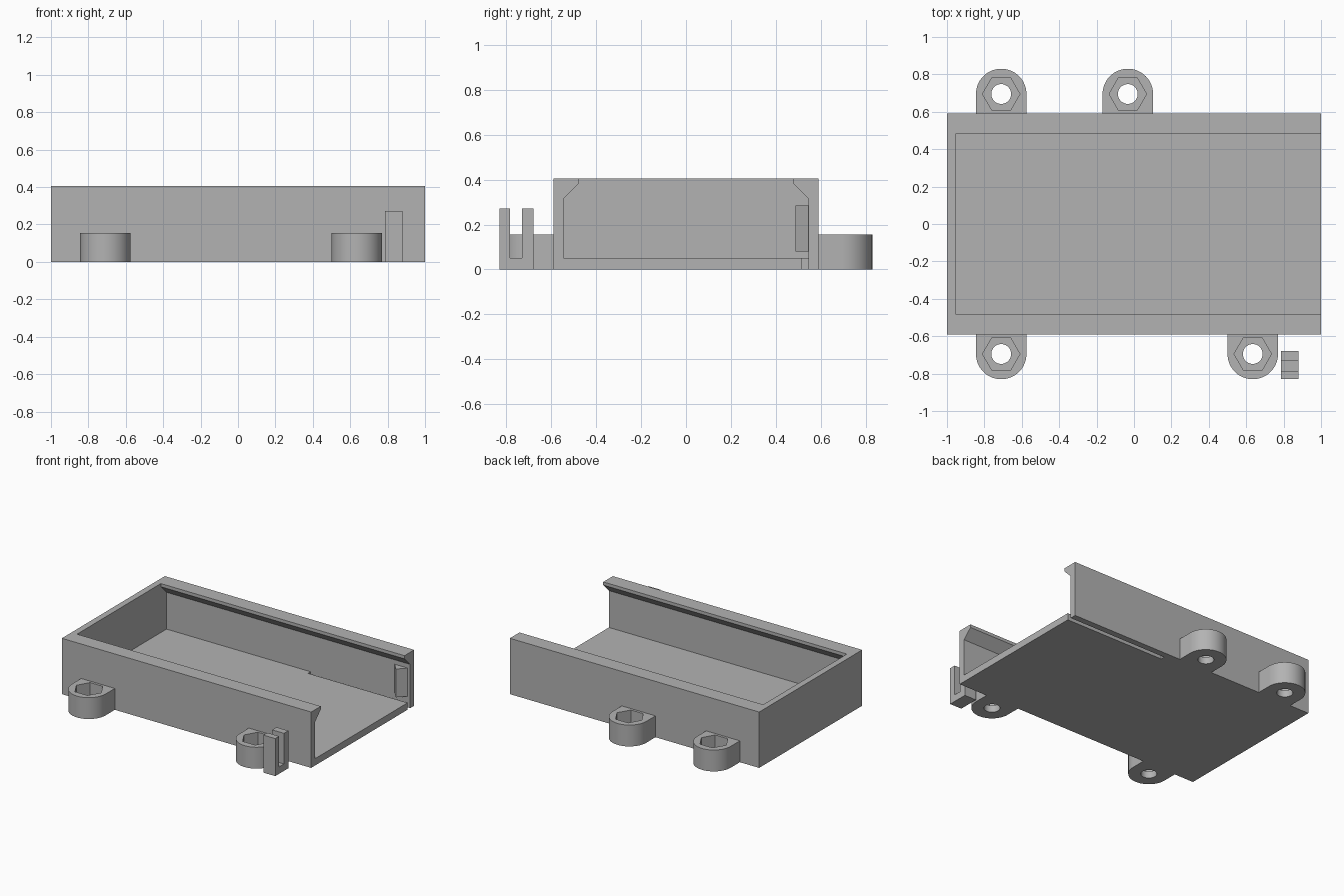
import bpy, bmesh, math
from mathutils import Vector

default = bpy.data.objects.get("Cube")
if default:
    bpy.data.objects.remove(default, do_unlink=True)

GREY = (0.45, 0.45, 0.45, 1)
mat = bpy.data.materials.new("plain grey")
mat.use_nodes = True
mat.diffuse_color = GREY
mat.node_tree.nodes["Principled BSDF"].inputs["Base Color"].default_value = GREY


def prism(name, outline, axis, start, end):
    """Extrude a 2D outline: (y, z) along x or (x, y) along z."""
    place = (lambda a, b: (start, a, b)) if axis == "x" else (lambda a, b: (a, b, start))
    step = Vector((end - start, 0, 0)) if axis == "x" else Vector((0, 0, end - start))
    bm = bmesh.new()
    face = bm.faces.new([bm.verts.new(place(a, b)) for a, b in outline])
    grown = bmesh.ops.extrude_face_region(bm, geom=[face], use_keep_orig=True)
    verts = [g for g in grown["geom"] if isinstance(g, bmesh.types.BMVert)]
    bmesh.ops.translate(bm, verts=verts, vec=step)
    bmesh.ops.recalc_face_normals(bm, faces=bm.faces)
    mesh = bpy.data.meshes.new(name)
    bm.to_mesh(mesh)
    bm.free()
    mesh.materials.append(mat)
    obj = bpy.data.objects.new(name, mesh)
    bpy.context.collection.objects.link(obj)
    return obj


def activate(obj):
    bpy.ops.object.select_all(action="DESELECT")
    obj.select_set(True)
    bpy.context.view_layer.objects.active = obj


def cut(obj, cutter):
    mod = obj.modifiers.new("cut", "BOOLEAN")
    mod.operation = "DIFFERENCE"
    mod.solver = "EXACT"
    mod.object = cutter
    activate(obj)
    bpy.ops.object.modifier_apply(modifier=mod.name)
    bpy.data.objects.remove(cutter, do_unlink=True)


def rect(a0, a1, b0, b1):
    return [(a0, b0), (a1, b0), (a1, b1), (a0, b1)]


def ring(cx, cy, radius, sides, first=0, sweep=2 * math.pi):
    return [(cx + radius * math.cos(first + sweep * i / sides),
             cy + radius * math.sin(first + sweep * i / sides)) for i in range(sides)]


# Open-ended tray with overhanging chamfered lips
WALL, INNER, LIP, HEIGHT, FLOOR = 0.59, 0.545, 0.48, 0.405, 0.05
tray = prism("tray", rect(-WALL, WALL, 0, HEIGHT), "x", -1, 1)
half = [(INNER, FLOOR), (INNER, 0.317), (LIP, 0.382), (LIP, 0.5)]
cavity = half + [(-y, z) for y, z in reversed(half)]
cut(tray, prism("cavity_cutter", cavity, "x", -0.955, 1.1))

# Slit in the floor that frees the springy end of the back wall
cut(tray, prism("slit_cutter", rect(0.515, INNER, -0.1, 0.1), "x", 0.2, 1.1))

# Wedge-shaped catch on the inside of the back wall
prism("wall_catch", [(0.875, INNER + 0.01), (0.875, INNER), (0.925, 0.487),
                     (0.98, INNER), (0.98, INNER + 0.01)], "z", 0.08, 0.285)

# Mounting lugs with a bolt hole and a hexagonal nut pocket
LUGS = {"back_right_lug": (-0.71, 1), "back_middle_lug": (-0.033, 1),
        "front_right_lug": (-0.71, -1), "front_left_lug": (0.635, -1)}
for name, (x, side) in LUGS.items():
    y, r = side * 0.695, 0.135
    arc = ring(x, y, r, 32, 0, side * math.pi) + [(x - r, y)]
    base = side * (WALL - 0.01)
    lug = prism(name, arc + [(x - r, base), (x + r, base)], "z", 0, 0.155)
    cut(lug, prism("pocket_cutter", ring(x, y, 0.1, 6), "z", 0.05, 0.3))
    cut(lug, prism("hole_cutter", ring(x, y, 0.053, 32), "z", -0.1, 0.3))
    activate(lug)
    bpy.ops.object.shade_smooth_by_angle(angle=math.radians(30))

# Free-standing U-shaped clip
clip = [(-0.83, 0), (-0.68, 0), (-0.68, 0.272), (-0.73, 0.272),
        (-0.73, FLOOR), (-0.785, FLOOR), (-0.785, 0.272), (-0.83, 0.272)]
prism("cable_clip", clip, "x", 0.785, 0.88)
